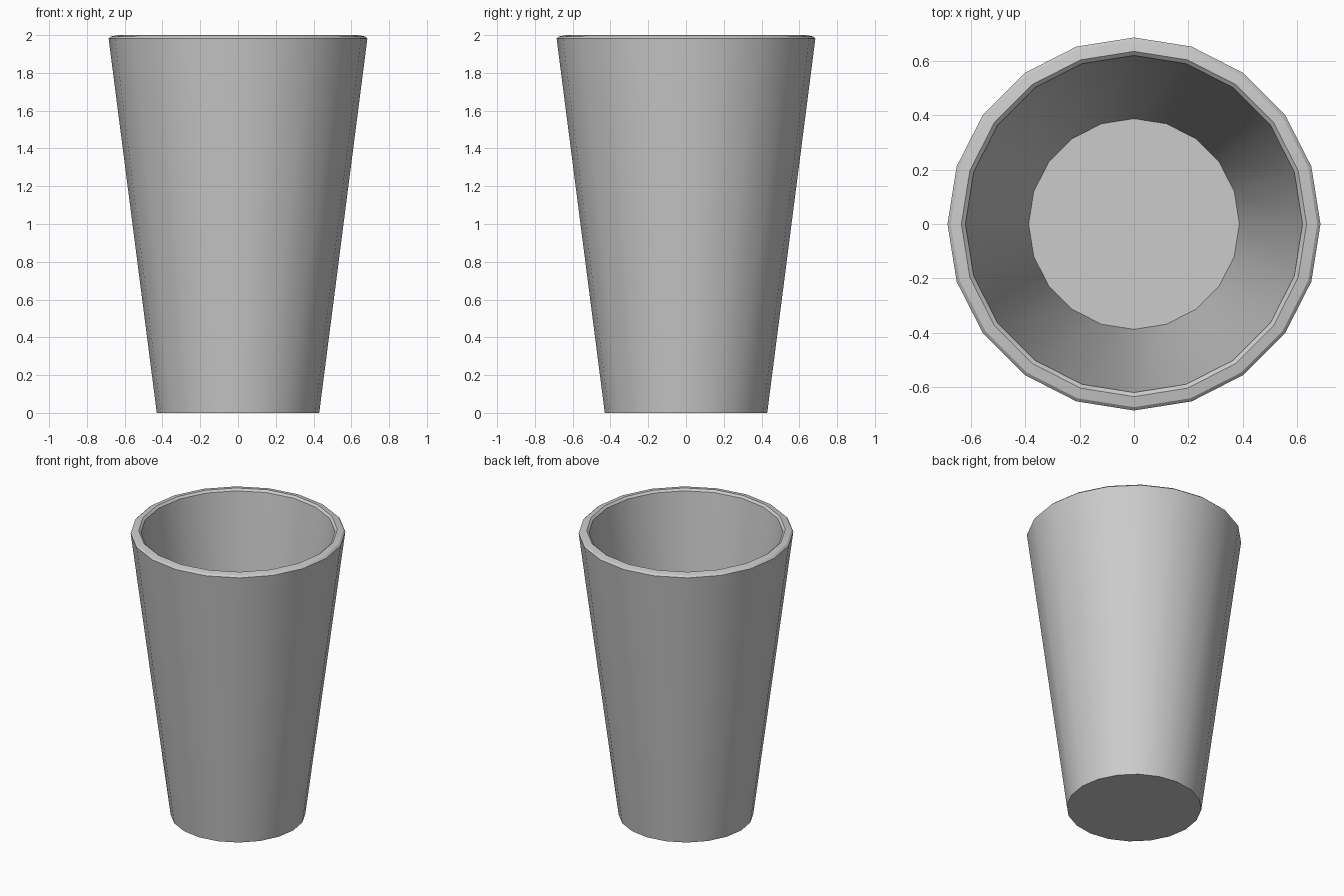
import bpy, bmesh, math

if "Cube" in bpy.data.objects:
    bpy.data.objects.remove(bpy.data.objects["Cube"])

SIDES = 20

# Wall profile (radius, height): outer base, outer rim, chamfers, inner rim, inner floor
profile = [(0.43, 0.0), (0.685, 1.982), (0.673, 1.993),
           (0.634, 2.0), (0.619, 1.987), (0.387, 0.047)]

bm = bmesh.new()
rings = []
for r, z in profile:
    rings.append([bm.verts.new((r * math.cos(2 * math.pi * i / SIDES),
                                r * math.sin(2 * math.pi * i / SIDES), z))
                  for i in range(SIDES)])

# Walls and rim
for a, b in zip(rings, rings[1:]):
    for i in range(SIDES):
        j = (i + 1) % SIDES
        bm.faces.new((a[i], a[j], b[j], b[i]))

# Underside and inner floor
bm.faces.new(rings[0][::-1])
bm.faces.new(rings[-1])

mesh = bpy.data.meshes.new("cup")
bm.to_mesh(mesh)
bm.free()
cup = bpy.data.objects.new("cup", mesh)
bpy.context.collection.objects.link(cup)

# Smooth walls, crisp rim and base
bpy.context.view_layer.objects.active = cup
cup.select_set(True)
bpy.ops.object.shade_smooth_by_angle(angle=math.radians(30))
